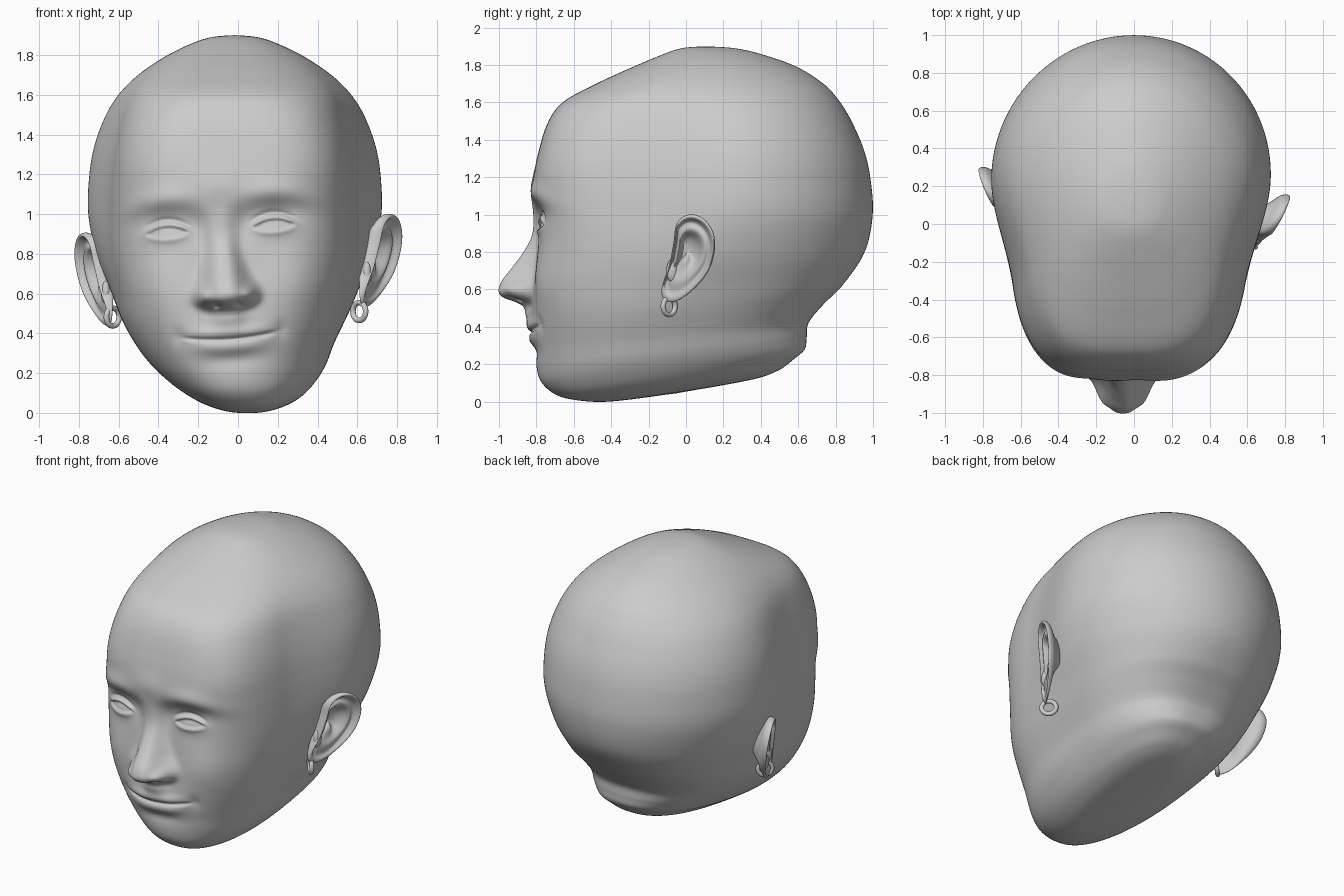
import bpy, bmesh
from math import sin, cos, pi, exp, hypot, ceil

if "Cube" in bpy.data.objects:
    bpy.data.objects.remove(bpy.data.objects["Cube"])


def smooth(a, b, x):
    t = min(1, max(0, (x - a) / (b - a)))
    return t * t * (3 - 2 * t)


def hermite(a, b, sa, sb, length, t):
    return ((2*t**3 - 3*t*t + 1) * a + (t**3 - 2*t*t + t) * length * sa
            + (3*t*t - 2*t**3) * b + (t**3 - t*t) * length * sb)


def slope(xs, ys, i):
    lo, hi = max(i - 1, 0), min(i + 1, len(xs) - 1)
    return (ys[hi] - ys[lo]) / (xs[hi] - xs[lo])


def look(x, pts):
    """Smooth curve through a list of (x, value) with rising x."""
    xs, ys = [p[0] for p in pts], [p[1] for p in pts]
    if x <= xs[0]:
        return ys[0]
    for i in range(len(xs) - 1):
        if x <= xs[i + 1]:
            L = xs[i + 1] - xs[i]
            return hermite(ys[i], ys[i + 1], slope(xs, ys, i), slope(xs, ys, i + 1), L, (x - xs[i]) / L)
    return ys[-1]


def bump(u, v, cu, cv, ru, rv, amp):
    q = ((u - cu) / ru) ** 2 + ((v - cv) / rv) ** 2
    return amp * exp(-q) if q < 9 else 0


def loft(name, rings, first, last):
    """Closed surface through rings, with a pole at both ends."""
    bm = bmesh.new()
    loops = [[bm.verts.new(p) for p in r] for r in rings]
    n = len(loops[0])
    for a, b in zip(loops, loops[1:]):
        for i in range(n):
            j = (i + 1) % n
            bm.faces.new((a[i], a[j], b[j], b[i]))
    for pole, loop in ((first, loops[0]), (last, loops[-1])):
        p = bm.verts.new(pole)
        for i in range(n):
            bm.faces.new((p, loop[i], loop[(i + 1) % n]))
    bmesh.ops.recalc_face_normals(bm, faces=bm.faces)
    for f in bm.faces:
        f.smooth = True
    me = bpy.data.meshes.new(name)
    bm.to_mesh(me)
    bm.free()
    ob = bpy.data.objects.new(name, me)
    bpy.context.collection.objects.link(ob)
    return ob


# Head cross-sections: front z, back z, front y, back y, half width
ROWS = [
    (1.90, 1.90, .10, .10, 0), (1.892, 1.892, -.01, .24, .10),
    (1.87, 1.87, -.09, .36, .185), (1.80, 1.80, -.26, .57, .335),
    (1.70, 1.70, -.48, .735, .485), (1.60, 1.60, -.66, .825, .585),
    (1.50, 1.50, -.735, .885, .648), (1.35, 1.35, -.785, .95, .705),
    (1.20, 1.20, -.812, .985, .732), (1.00, 1.00, -.80, .998, .737),
    (.80, .80, -.79, .955, .695), (.60, .62, -.80, .835, .62),
    (.45, .52, -.80, .735, .57), (.30, .42, -.80, .655, .505),
    (.18, .34, -.79, .645, .445), (.10, .28, -.765, .635, .385),
    (.04, .23, -.70, .58, .32), (.01, .17, -.60, .50, .25),
    (.0, .12, -.42, .36, .16), (.045, .045, -.05, -.05, 0)]
YMID = [(0, -.04), (.2, -.02), (.4, .03), (.6, .1), (.85, .2), (1.1, .25), (1.5, .24), (1.9, .1)]
XMID = [(0, .055), (.1, .025), (.3, -.015), (.6, -.02), (1.9, -.02)]
SQUARE = [(0, 2.2), (.2, 2.5), (.45, 2.9), (.7, 3.2), (1.1, 3.5), (1.4, 3.5), (1.8, 2.3)]
SQUARE_BACK = [(0, 2.5), (.3, 2.5), (.5, 2.35), (.8, 2.02), (1, 2)]
TAPER = [(.2, 1), (.4, .99), (.6, .96), (.8, .91), (1.05, .86), (1.45, .87), (1.8, 1)]
NOSE = [(.49, .035), (.515, .055), (.535, .10), (.555, .16), (.58, .19), (.605, .196), (.65, .182),
        (.70, .148), (.79, .085), (.88, .035), (.97, .018), (1.12, .01), (1.25, 0)]
NOSE_W = [(.5, .08), (.57, .115), (.63, .115), (.72, .092), (.87, .07), (1.1, .1)]


def face_relief(x, z):
    """How far the features stand out towards the front."""
    u = x + .09 - .09 * (.95 - z)
    v = z - .07 * u
    a = abs(u)
    d = 0
    # nose with wings and nostrils
    if .3 < v < 1.25:
        fade = smooth(.38, .5, v)
        d += look(v, NOSE) * exp(-(a / look(v, NOSE_W)) ** 2.8) * fade
    d += bump(a, v, .12, .59, .042, .045, .055)
    d += bump(a, v, .055, .545, .022, .013, -.035)
    # cheeks, brow, sockets
    d += bump(a, v, .36, .62, .19, .2, .03)
    d += bump(a, v, .30, 1.09 - .9 * (a - .27) ** 2, .2, .06, .024)
    d += bump(u, v, 0, 1.13, .3, .07, .01)
    d += bump(a, v, .27, .95, .15, .09, -.045)
    d += bump(a, v, .12, .93, .06, .08, -.015)
    # eyes and lids
    e, f = a - .27, v - .92
    d += bump(e, f, 0, 0, .12, .06, .038)
    if abs(e) < .15 and abs(f) < .15:
        arc = 1 - (e / .11) ** 2
        end = 1 - smooth(.075, .135, abs(e))
        up, lo = .034 * arc, -.022 * arc
        d += end * .012 * exp(-((f - up - .011) / .012) ** 2)
        d -= end * .008 * exp(-((f - up - .036) / .012) ** 2)
        d += end * .005 * exp(-((f - lo + .012) / .014) ** 2)
        if arc > 0:
            d -= .009 * smooth(lo - .004, lo + .008, f) * (1 - smooth(up - .006, up + .004, f))
    # mouth, lips and chin
    line = .370 + .4 * u * u
    wide = 1 - smooth(.08, .25, a)
    d += bump(u, v, 0, .42, .23, .13, .033)
    d += wide * .014 * exp(-((v - line - .032) / .028) ** 2)
    d += wide * .016 * exp(-((v - line + .04) / .036) ** 2)
    d -= (1 - smooth(.18, .27, a)) * .015 * exp(-((v - line) / .011) ** 2)
    d += bump(a, v, .26, .40, .03, .04, -.01)
    d += bump(u, v, 0, .265, .15, .04, -.01)
    d += bump(u, v, 0, .15, .14, .08, .008)
    return d


def section(row, cols=320):
    zf, zb, yf, yb, w = row
    ym = min(max(look(zf, YMID), yf + .3 * (yb - yf)), yb)
    n, taper, xc = look(zf, SQUARE), look(zf, TAPER), look(zf, XMID)
    back = look(zf, SQUARE_BACK)
    ring = []
    for i in range(cols):
        th = 2 * pi * i / cols - pi
        t = th - .5 * sin(th) - pi / 2
        c, s = cos(t), sin(t)
        k = n if s < 0 else back
        r = (abs(c) ** k + abs(s) ** k) ** (-1 / k)
        x, h = w * r * c, r * s
        if h < 0:
            x *= 1 - (1 - taper) * smooth(0, .55, -h)
        y = ym + h * ((ym - yf) if h < 0 else (yb - ym))
        z = zf + (zb - zf) * (y - yf) / max(yb - yf, 1e-6)
        x += xc + .02 * y
        front = smooth(.25, .6, -y)
        if front > 0 and z < 1.4:
            y -= front * face_relief(x, z)
        ring.append((x, y, z))
    return ring


# Head: smooth spline through the cross-sections
knots = [0]
for a, b in zip(ROWS, ROWS[1:]):
    knots.append(knots[-1] + hypot(a[0] - b[0], a[2] - b[2], a[4] - b[4]))
columns = list(zip(*ROWS))
rings = []
for i in range(len(ROWS) - 1):
    a, b, L = ROWS[i], ROWS[i + 1], knots[i + 1] - knots[i]
    fine = .0075 if .15 < b[0] < 1.15 else .022
    steps = max(4, ceil(L / fine))
    for j in range(steps):
        if i + j > 0:
            rings.append(section([hermite(a[k], b[k], slope(knots, columns[k], i),
                                          slope(knots, columns[k], i + 1), L, j / steps)
                                  for k in range(5)]))
loft("head", rings, (-.02, .10, 1.90), (.04, -.05, .045))

# Ears: outline in (y, z), and a rolled section of (scale, outward offset)
OUTLINE = [(-.06, .87), (-.06, .94), (-.02, .99), (.04, 1.005), (.11, .97), (.155, .89),
           (.155, .80), (.125, .70), (.06, .62), (-.01, .56), (-.065, .535), (-.115, .54),
           (-.135, .59), (-.115, .66), (-.085, .73), (-.075, .80)]
ROLL = [(.15, -.075), (.32, -.07), (.45, -.05), (.57, -.012), (.68, -.012), (.78, -.03),
        (.86, -.018), (.91, .008), (.97, .012), (1.02, -.002), (1.025, -.024), (.97, -.045),
        (.75, -.065), (.5, -.12), (.15, -.15)]


def ear_point(y, z, off, side, shift):
    x = .665 + shift[3] * (y + .12) + .15 * (z - .8) + off + shift[0]
    return (side * x, y + shift[1], z + shift[2])


for name, side, shift in (("right", 1, (0, 0, 0, .53)), ("left", -1, (.02, .145, -.095, .44))):
    cy, cz = .01, .80
    ear_rings = []
    for r, off in ROLL:
        ring = []
        for y, z in OUTLINE:
            lobe = .35 + .65 * smooth(.55, .68, z)
            ring.append(ear_point(cy + r * (y - cy), cz + r * (z - cz), off * lobe, side, shift))
        ear_rings.append(ring)
    ear = loft(name + "_ear", ear_rings, ear_point(cy, cz, -.075, side, shift),
               ear_point(cy, cz, -.15, side, shift))
    ear.modifiers.new("smooth", 'SUBSURF').levels = 2
    ear.modifiers["smooth"].render_levels = 2

    # small flap in front of the ear canal
    bpy.ops.mesh.primitive_uv_sphere_add(segments=24, ring_count=16, radius=1,
                                         location=ear_point(-.075, .70, -.025, side, shift))
    flap = bpy.context.object
    flap.name = name + "_ear_flap"
    flap.scale = (.024, .03, .06)
    bpy.ops.object.shade_smooth()

# Earrings
for name, pos, turn in (("right_earring", (.61, -.09, .51), -pi / 4),
                        ("left_earring", (-.63, .05, .482), pi / 4)):
    bpy.ops.mesh.primitive_torus_add(major_segments=40, minor_segments=14, major_radius=.045,
                                     minor_radius=.014, location=pos, rotation=(pi / 2, 0, turn))
    bpy.context.object.name = name
    bpy.ops.object.shade_smooth()
